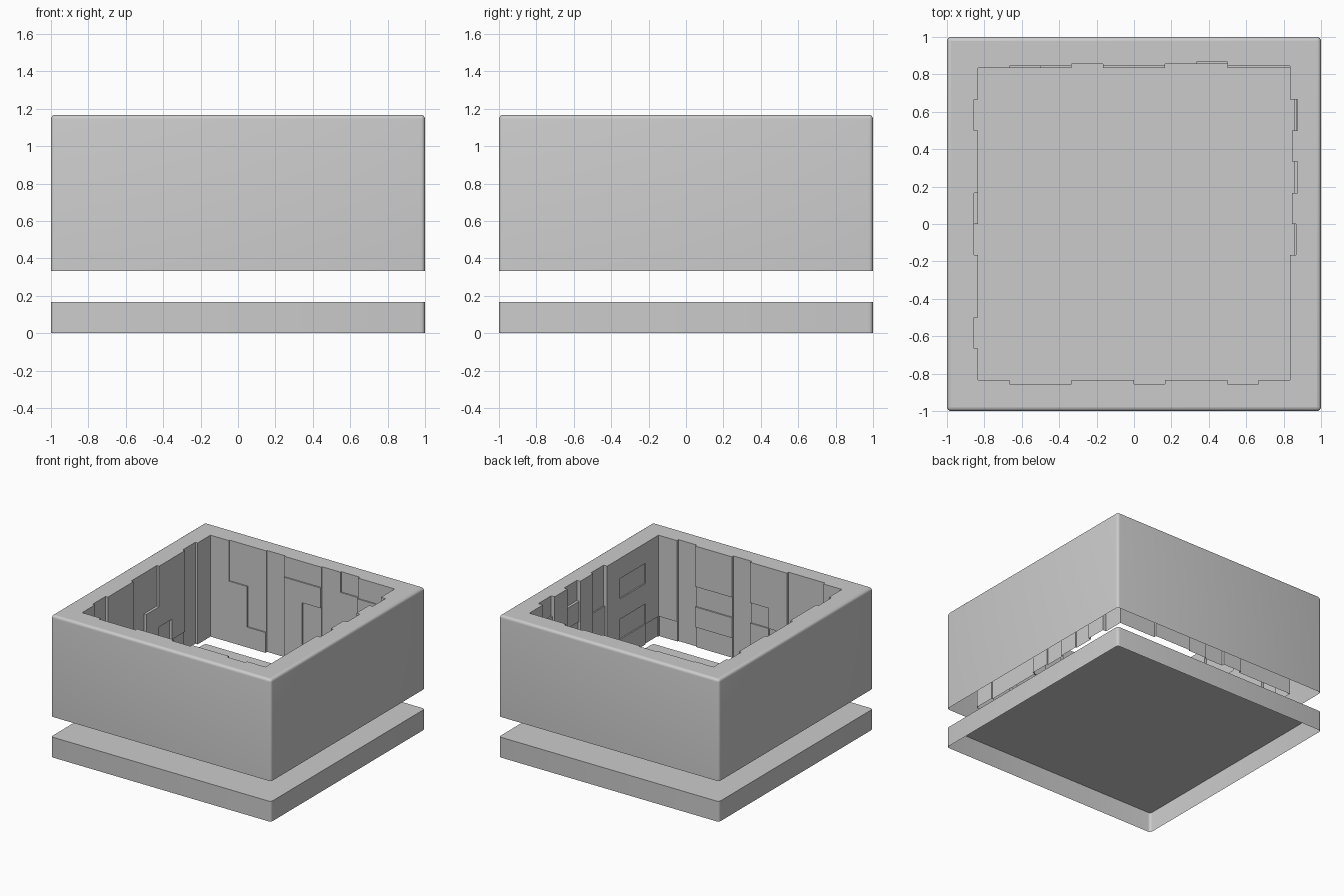
import bpy, bmesh, math
from mathutils import Vector, Matrix

if "Cube" in bpy.data.objects:
    bpy.data.objects.remove(bpy.data.objects["Cube"])

CELL = 1 / 6          # grid module
R = 0.022             # outer edge rounding
IN = 5 * CELL         # half width of the opening
Z0, Z1 = 2 * CELL, 7 * CELL
STEP = 0.0105         # depth of one relief level


def outer_shell(z0, z1, round_top):
    """Square box open at the bottom, with rounded outer edges."""
    bm = bmesh.new()
    m = Matrix.Translation((0, 0, (z0 + z1) / 2)) @ Matrix.Diagonal((2, 2, z1 - z0, 1))
    bmesh.ops.create_cube(bm, size=1, matrix=m)
    bm.normal_update()
    bmesh.ops.delete(bm, geom=[f for f in bm.faces if f.normal.z < -0.9], context='FACES')
    edges = []
    for e in bm.edges:
        za, zb = (v.co.z for v in e.verts)
        if abs(za - zb) > 0.01 or (round_top and min(za, zb) > z1 - 0.001):
            edges.append(e)
    bmesh.ops.bevel(bm, geom=edges, offset=R, segments=4, profile=0.5, affect='EDGES')
    bm.normal_update()
    return bm


def quad(bm, pts, normal, rot):
    f = bm.faces.new([bm.verts.new(rot @ Vector(p)) for p in pts])
    f.normal_update()
    if f.normal.dot(rot @ Vector(normal)) < 0:
        f.normal_flip()


def relief_wall(bm, rows, angle):
    """Stepped inner wall plus its part of the top rim, built as the back wall then turned."""
    rot = Matrix.Rotation(angle, 3, 'Z')
    edge = 1 - R

    def depth(c, r):
        return IN + (STEP * int(rows[r][c]) if 0 <= c < 10 else 0)

    for c in range(11):
        u0, u1 = -IN + c * CELL, -IN + (c + 1) * CELL
        for r in range(5):
            zt, zb = Z1 - r * CELL, Z1 - (r + 1) * CELL
            d, left = depth(c, r), depth(c - 1, r)
            if abs(d - left) > 1e-5:      # side of a step
                quad(bm, [(u0, left, zb), (u0, d, zb), (u0, d, zt), (u0, left, zt)],
                     (1 if d > left else -1, 0, 0), rot)
            if c == 10:
                continue
            quad(bm, [(u0, d, zb), (u1, d, zb), (u1, d, zt), (u0, d, zt)], (0, -1, 0), rot)
            if r and abs(d - depth(c, r - 1)) > 1e-5:   # ledge of a step
                up = depth(c, r - 1)
                quad(bm, [(u0, d, zt), (u1, d, zt), (u1, up, zt), (u0, up, zt)],
                     (0, 0, 1 if up > d else -1), rot)
        # rim strip, the last one fills the corner
        ua, d = (edge, IN) if c == 10 else (u1, depth(c, 0))
        quad(bm, [(u0, d, Z1), (ua, d, Z1), (ua, edge, Z1), (u0, edge, Z1)], (0, 0, 1), rot)


def finish(bm, name):
    bmesh.ops.remove_doubles(bm, verts=bm.verts, dist=1e-5)
    me = bpy.data.meshes.new(name)
    bm.to_mesh(me)
    bm.free()
    ob = bpy.data.objects.new(name, me)
    bpy.context.collection.objects.link(ob)
    bpy.ops.object.select_all(action='DESELECT')
    ob.select_set(True)
    bpy.context.view_layer.objects.active = ob
    bpy.ops.object.shade_smooth_by_angle(angle=math.radians(35))


# Base plate, hollow underneath
finish(outer_shell(0, CELL, False), "base_plate")

# Wall relief levels, seen from inside, top row first
WALLS = {
    0:   ["0112112311", "0112002200", "0012012200", "0012012200", "0002012200"],   # back
    90:  ["0200220020", "0200220020", "0200200020", "0200202020", "0200202120"],   # left
    180: ["0200200220", "0200200220", "0211210220", "0200201220", "1211200220"],   # front
    -90: ["0414130000", "0312130110", "0313120000", "0213120110", "0312120001"],   # right
}

# Upper frame: rounded outer shell, stepped inner walls
bm = outer_shell(Z0, Z1, True)
bmesh.ops.delete(bm, geom=[f for f in bm.faces if f.normal.z > 0.999], context='FACES')
for angle, rows in WALLS.items():
    relief_wall(bm, rows, math.radians(angle))
finish(bm, "upper_frame")
